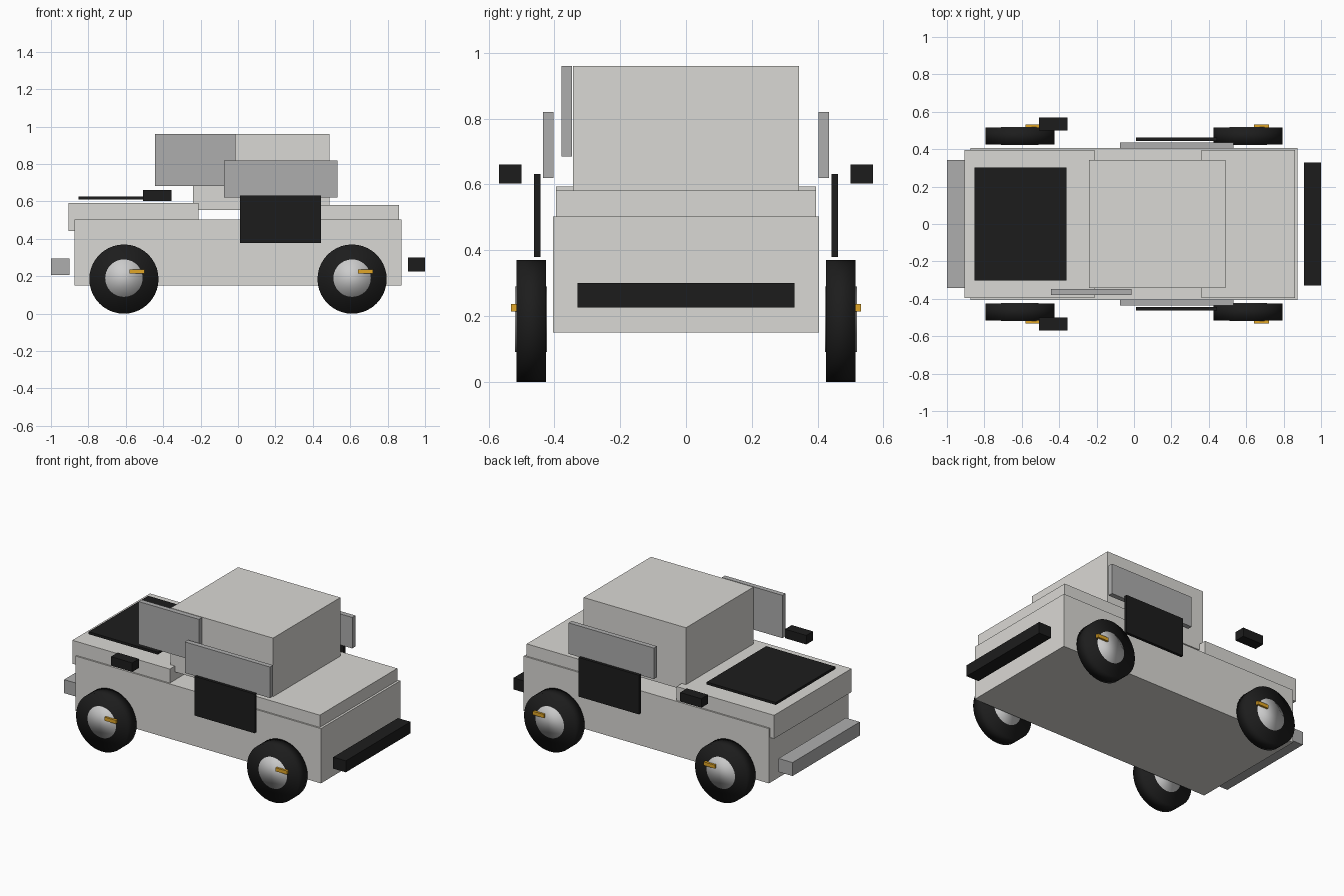
import bpy, math

if "Cube" in bpy.data.objects:
    bpy.data.objects.remove(bpy.data.objects["Cube"])


def material(name, rgb):
    m = bpy.data.materials.new(name)
    m.diffuse_color = (*rgb, 1)
    m.use_nodes = True
    m.node_tree.nodes["Principled BSDF"].inputs["Base Color"].default_value = m.diffuse_color
    return m


PAINT = material("paint", (0.70, 0.69, 0.66))
GLASS = material("window_grey", (0.42, 0.42, 0.42))
BLACK = material("black_trim", (0.012, 0.012, 0.012))
HUB = material("hub_grey", (0.6, 0.6, 0.6))
AMBER = material("amber", (0.75, 0.38, 0.02))


def box(name, x, y, z, mat):
    """Box from (min, max) ranges on each axis."""
    bpy.ops.mesh.primitive_cube_add(size=1, location=[sum(r) / 2 for r in (x, y, z)])
    ob = bpy.context.object
    ob.name = name
    ob.scale = [r[1] - r[0] for r in (x, y, z)]
    bpy.ops.object.transform_apply(location=False, rotation=False, scale=True)
    ob.data.materials.append(mat)
    return ob


def disc(name, x, y, z, radius, mat):
    """Smooth cylinder lying along y, spanning the range y."""
    bpy.ops.mesh.primitive_cylinder_add(
        vertices=40, radius=radius, depth=abs(y[1] - y[0]),
        location=(x, sum(y) / 2, z), rotation=(math.pi / 2, 0, 0))
    ob = bpy.context.object
    ob.name = name
    bpy.ops.object.shade_smooth()
    ob.data.materials.append(mat)
    return ob


def side_range(s, inner, outer):
    return tuple(sorted((s * inner, s * outer)))


# Main body, hood, trunk and cabin
box("lower_body", (-0.875, 0.875), (-0.405, 0.405), (0.15, 0.503), PAINT)
box("hood", (-0.905, -0.21), (-0.395, 0.395), (0.442, 0.593), PAINT)
box("trunk", (0.36, 0.86), (-0.395, 0.395), (0.45, 0.582), PAINT)
box("cabin", (-0.24, 0.49), (-0.343, 0.343), (0.555, 0.96), PAINT)

# Hood panel and bumpers
box("hood_panel", (-0.853, -0.36), (-0.303, 0.303), (0.611, 0.627), BLACK)
box("front_bumper", (-1.0, -0.9), (-0.343, 0.343), (0.207, 0.294), GLASS)
box("rear_bumper", (0.91, 1.0), (-0.33, 0.33), (0.226, 0.3), BLACK)

# Single window panel on the near side
box("windscreen_panel", (-0.444, -0.013), (-0.379, -0.347), (0.684, 0.96), GLASS)

# Paired side parts and wheels
for s, side in ((-1, "near"), (1, "far")):
    box(f"side_window_{side}", (-0.075, 0.533), side_range(s, 0.403, 0.435), (0.62, 0.82), GLASS)
    box(f"door_panel_{side}", (0.012, 0.443), side_range(s, 0.443, 0.462), (0.379, 0.631), BLACK)
    box(f"mirror_{side}", (-0.508, -0.356), side_range(s, 0.5, 0.569), (0.602, 0.66), BLACK)
    for cx, end in ((-0.61, "front"), (0.61, "rear")):
        disc(f"tyre_{end}_{side}", cx, side_range(s, 0.426, 0.515), 0.185, 0.185, BLACK)
        disc(f"hub_{end}_{side}", cx, side_range(s, 0.422, 0.519), 0.19, 0.1, HUB)
        box(f"hub_marker_{end}_{side}", (cx + 0.031, cx + 0.111),
            side_range(s, 0.512, 0.532), (0.214, 0.237), AMBER)
